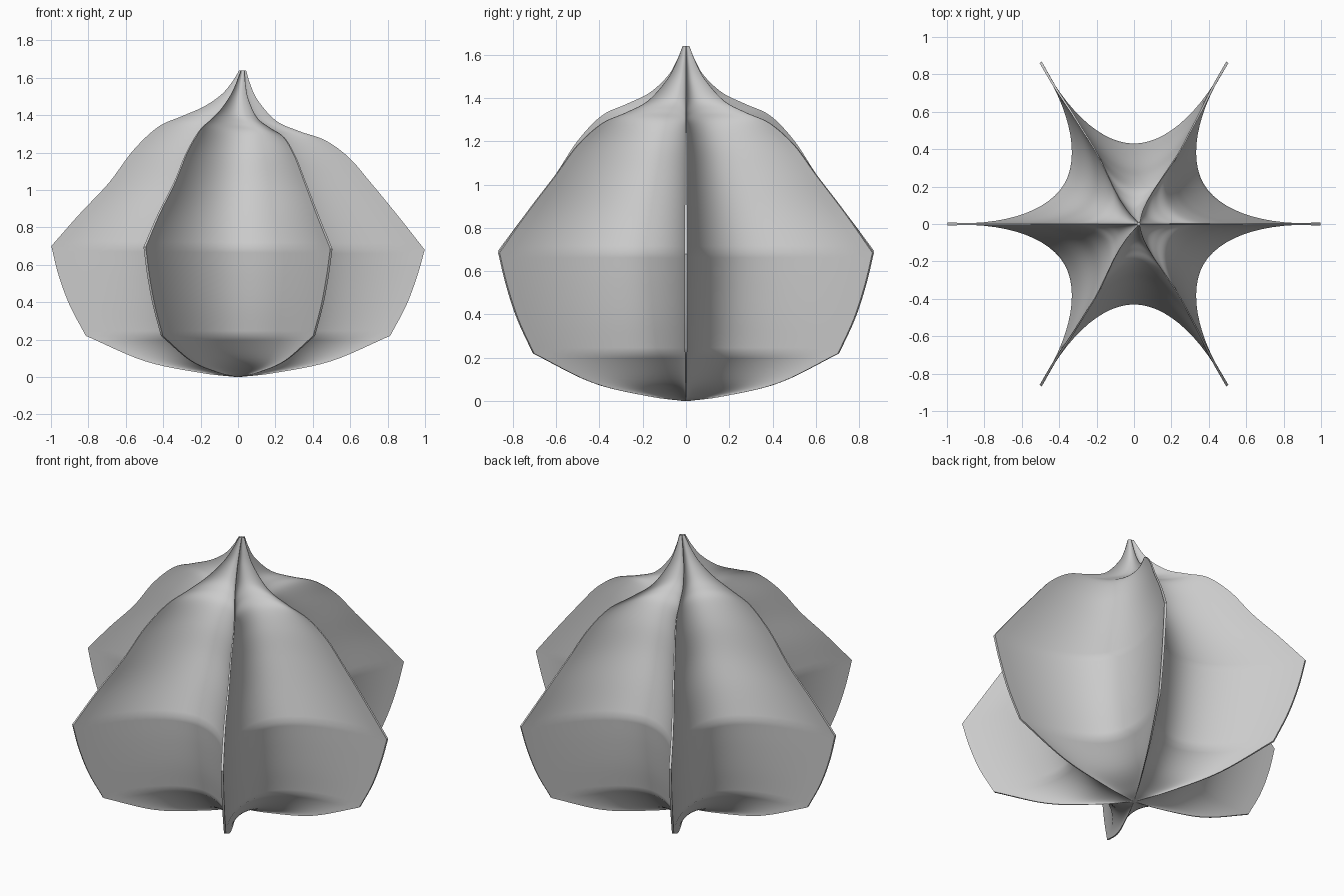
import bpy
import bmesh
import math
from mathutils import Vector
from mathutils.geometry import interpolate_bezier

FINS = 6
STEPS = 6        # rings between neighbouring profile points

cube = bpy.data.objects.get("Cube")
if cube:
    bpy.data.objects.remove(cube, do_unlink=True)


def make_material(name, color):
    mat = bpy.data.materials.new(name)
    mat.use_nodes = True
    mat.diffuse_color = color
    mat.node_tree.nodes["Principled BSDF"].inputs["Base Color"].default_value = color
    return mat


def smooth_path(points):
    """Catmull-Rom curve through the given profile points."""
    pts = [Vector(p) for p in points]
    pts = [pts[0] * 2 - pts[1]] + pts + [pts[-1] * 2 - pts[-2]]
    path = []
    for a, b, c, d in zip(pts, pts[1:], pts[2:], pts[3:]):
        for i in range(STEPS):
            t = i / STEPS
            path.append((b * 2 + (c - a) * t + (a * 2 - b * 5 + c * 4 - d) * t ** 2
                         + (b * 3 - a - c * 3 + d) * t ** 3) / 2)
    return path + [pts[-2]]


def star_section():
    """Unit cross-section: hollow valleys between thin blunt fins."""
    valley, tip = Vector((0, .43, 0)), Vector((.493, .868, 0))
    half = interpolate_bezier(valley, Vector((.17, .43, 0)), Vector((.36, .6, 0)), tip, 14)
    arc = [Vector((-p.x, p.y, 0)) for p in reversed(half)] + half[1:]
    ring = []
    for k in range(FINS):
        turn = math.tau * k / FINS
        for p in reversed(arc):
            ring.append(Vector((p.x * math.cos(turn) - p.y * math.sin(turn),
                                p.x * math.sin(turn) + p.y * math.cos(turn), 0)))
    return ring


# Profile points: fin radius, height, sideways shift, tilt of the section
base = [(.012, 0, 0, 0), (.2, .022, 0, 0), (.5, .085, 0, 0), (.815, .22, 0, 0)]
belly = [(.815, .22, 0, 0), (.9, .38, 0, 0), (.96, .54, 0, 0), (1, .69, 0, -.01)]
crown = [(1, .69, 0, -.01), (.85, .87, 0, 0), (.7, 1.04, .01, 0), (.58, 1.19, .015, -.03),
         (.45, 1.3, .02, -.08), (.32, 1.352, .01, -.12), (.2, 1.405, 0, -.16),
         (.1, 1.493, .005, -.12), (.05, 1.57, .015, -.05), (.018, 1.64, .025, 0)]

profile = smooth_path(base)[:-1] + smooth_path(belly)[:-1] + smooth_path(crown)

# Loft the star section along the profile
section = star_section()
bm = bmesh.new()
rings = []
for radius, height, shift, tilt in profile:
    rings.append([bm.verts.new((p.x * radius + shift, p.y * radius, height + p.x * radius * tilt))
                  for p in section])
count = len(section)
for low, high in zip(rings, rings[1:]):
    for i in range(count):
        j = (i + 1) % count
        bm.faces.new((low[i], low[j], high[j], high[i]))
bm.faces.new(rings[0])
bm.faces.new(rings[-1])
bmesh.ops.recalc_face_normals(bm, faces=bm.faces)

mesh = bpy.data.meshes.new("finned_body")
bm.to_mesh(mesh)
bm.free()
mesh.materials.append(make_material("plain grey", (.6, .6, .6, 1)))
body = bpy.data.objects.new("finned_body", mesh)
bpy.context.collection.objects.link(body)

# Smooth valleys, crisp fin edges
bpy.ops.object.select_all(action='DESELECT')
body.select_set(True)
bpy.context.view_layer.objects.active = body
bpy.ops.object.shade_smooth_by_angle(angle=math.radians(50))
